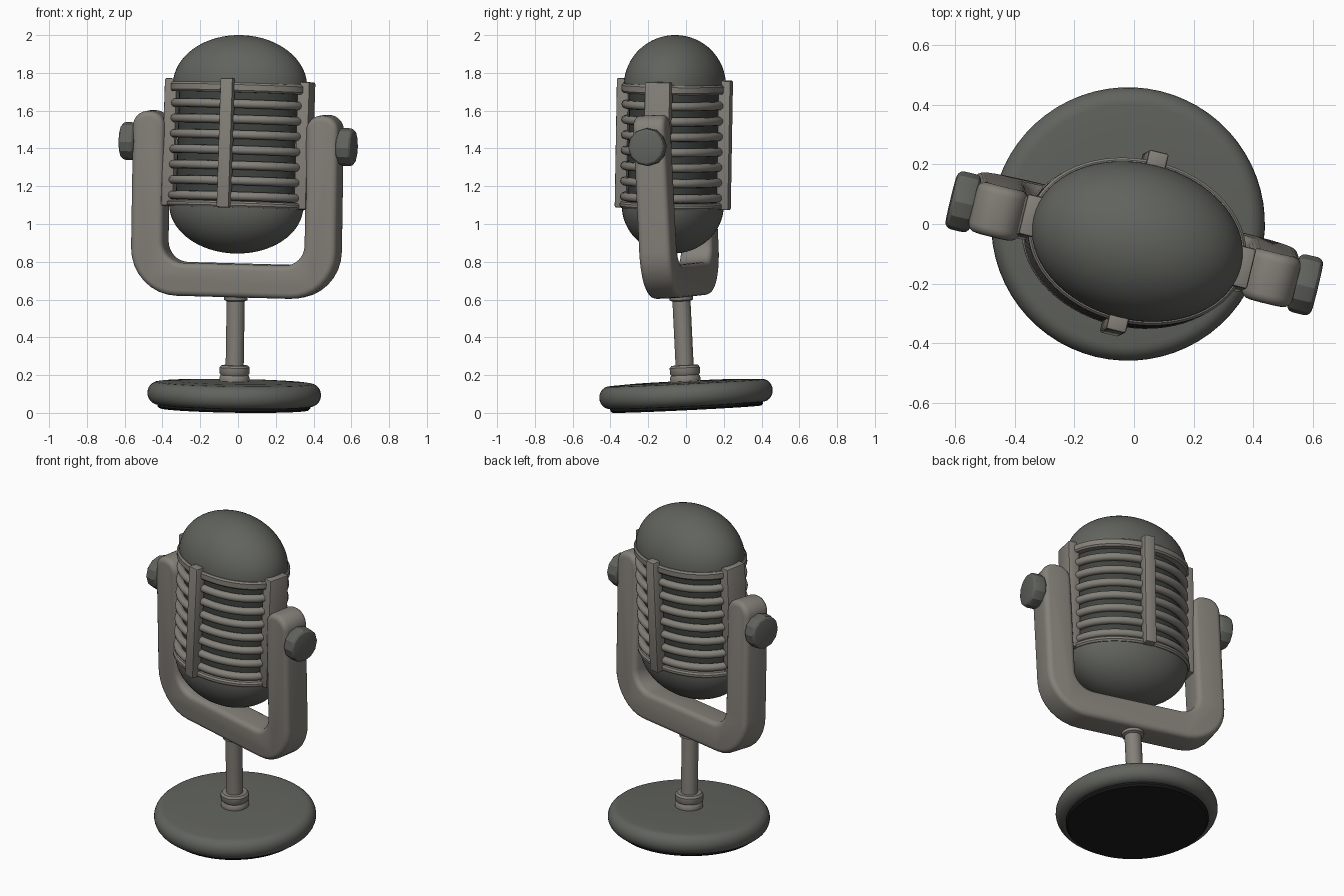
import bpy, bmesh
from math import sin, cos, pi, radians, sqrt
from mathutils import Matrix, Vector

if "Cube" in bpy.data.objects:
    bpy.data.objects.remove(bpy.data.objects["Cube"])

T, R = Matrix.Translation, Matrix.Rotation
# whole microphone leans slightly and is turned; the head tilts back on its knobs
BODY = (T((-0.02, 0, 0.1)) @ R(radians(2.8), 4, 'X') @ R(radians(0.9), 4, 'Y')
        @ R(radians(-13.7), 4, 'Z') @ T((0, 0, -0.1)))
HEAD = BODY @ T((0, 0, 1.42)) @ R(radians(-3.9), 4, 'X') @ T((0, 0, -1.42))


def material(name, c):
    m = bpy.data.materials.new(name)
    m.diffuse_color = (*c, 1)
    m.use_nodes = True
    m.node_tree.nodes["Principled BSDF"].inputs["Base Color"].default_value = m.diffuse_color
    return m


DARK = material("dark_enamel", (0.12, 0.125, 0.11))
METAL = material("warm_metal", (0.23, 0.215, 0.19))
BLACK = material("black_rubber", (0.012, 0.012, 0.012))
CORE = material("dark_mesh", (0.05, 0.055, 0.05))


def finish(bm, name, mat, frame, angle=35):
    bmesh.ops.recalc_face_normals(bm, faces=bm.faces)
    bm.transform(frame)
    me = bpy.data.meshes.new(name)
    bm.to_mesh(me)
    bm.free()
    ob = bpy.data.objects.new(name, me)
    bpy.context.collection.objects.link(ob)
    me.materials.append(mat)
    bpy.ops.object.select_all(action='DESELECT')
    ob.select_set(True)
    bpy.context.view_layer.objects.active = ob
    bpy.ops.object.shade_smooth_by_angle(angle=radians(angle))
    return ob


def lathe(name, profile, mat, frame, flat=1.0, n=64):
    """Spin (radius, z) points around z; flat squashes y into an ellipse."""
    bm = bmesh.new()
    vs = [bm.verts.new((r, 0, z)) for r, z in profile]
    es = [bm.edges.new(p) for p in zip(vs, vs[1:])]
    bmesh.ops.spin(bm, geom=vs + es, cent=(0, 0, 0), axis=(0, 0, 1),
                   angle=2 * pi, steps=n, use_duplicate=False)
    bmesh.ops.remove_doubles(bm, verts=bm.verts, dist=1e-5)
    bmesh.ops.scale(bm, vec=(1, flat, 1), verts=bm.verts)
    return finish(bm, name, mat, frame)


def ellipse_sweep(name, a, b, section, mat, n=64):
    """Sweep a closed (outward, z) section round an ellipse."""
    bm = bmesh.new()
    rings = []
    for i in range(n):
        t = 2 * pi * i / n
        nrm = Vector((cos(t) / a, sin(t) / b, 0)).normalized()
        p = Vector((a * cos(t), b * sin(t), 0))
        rings.append([bm.verts.new(p + nrm * o + Vector((0, 0, z))) for o, z in section])
    k = len(section)
    for i in range(n):
        r, s = rings[i], rings[(i + 1) % n]
        for j in range(k):
            bm.faces.new((r[j], s[j], s[(j + 1) % k], r[(j + 1) % k]))
    return finish(bm, name, mat, HEAD)


def bevel_sharp(bm, width, seg, limit=40):
    es = [e for e in bm.edges if e.calc_face_angle(0) > radians(limit)]
    bmesh.ops.bevel(bm, geom=es, offset=width, segments=seg, profile=0.5, affect='EDGES')


def block(name, centre, size, width):
    bm = bmesh.new()
    bmesh.ops.create_cube(bm, size=1, matrix=T(centre) @ Matrix.Diagonal((*size, 1)))
    bevel_sharp(bm, width, 2)
    return finish(bm, name, METAL, HEAD)


def rounded(corners, seg=8):
    """Round right-angled (x, z, radius) corners."""
    out = []
    for i, (x, z, r) in enumerate(corners):
        p = Vector((x, z))
        d0 = (Vector(corners[i - 1][:2]) - p).normalized()
        d1 = (Vector(corners[(i + 1) % len(corners)][:2]) - p).normalized()
        for k in range(seg + 1):
            t = pi / 2 * k / seg
            out.append(p + r * (d0 * (1 - sin(t)) + d1 * (1 - cos(t))))
    return out


# base: rubber pad, weighted disc, collar and stem
lathe("base_pad", [(0, 0.02), (0.395, 0.02), (0.405, 0.03), (0.405, 0.05), (0, 0.05)], BLACK, BODY)
rim = [(0.405 + 0.055 * cos(t), 0.1 + 0.06 * sin(t)) for t in [-pi / 2 + pi * i / 12 for i in range(13)]]
lathe("base_disc", [(0, 0.04)] + rim + [(0.3, 0.165), (0, 0.169)], DARK, BODY)
lathe("stem_collar", [(0, 0.15), (0.075, 0.15), (0.08, 0.165), (0.08, 0.19), (0.073, 0.2),
                      (0.08, 0.21), (0.08, 0.24), (0.07, 0.252), (0, 0.252)], METAL, BODY, n=40)
lathe("stem", [(0, 0.2), (0.048, 0.2), (0.048, 0.592), (0.062, 0.598), (0.065, 0.63), (0, 0.63)],
      METAL, BODY, n=40)

# U-shaped yoke
outline = rounded([(-0.56, 1.59, 0.08), (-0.56, 0.615, 0.25), (0.56, 0.615, 0.25), (0.56, 1.59, 0.08),
                   (0.385, 1.59, 0.08), (0.385, 0.79, 0.11), (-0.385, 0.79, 0.11), (-0.385, 1.59, 0.08)])
bm = bmesh.new()
face = bm.faces.new([bm.verts.new((p.x, -0.087, p.y)) for p in outline])
ext = bmesh.ops.extrude_face_region(bm, geom=[face], use_keep_orig=True)
bmesh.ops.translate(bm, vec=(0, 0.174, 0), verts=[v for v in ext['geom'] if isinstance(v, bmesh.types.BMVert)])
bmesh.ops.recalc_face_normals(bm, faces=bm.faces)
bevel_sharp(bm, 0.03, 4, 60)
finish(bm, "yoke", METAL, BODY)

# clamp knobs and pivot pins on both arms
for side, tag in ((-1, "left"), (1, "right")):
    bm = bmesh.new()
    bmesh.ops.create_cone(bm, cap_ends=True, segments=12, radius1=0.1, radius2=0.1, depth=0.085,
                          matrix=T((side * 0.591, 0, 1.425)) @ R(pi / 2, 4, 'Y'))
    bevel_sharp(bm, 0.022, 3, 60)
    finish(bm, "knob_" + tag, DARK, BODY, 25)
    bm = bmesh.new()
    bmesh.ops.create_cone(bm, cap_ends=True, segments=24, radius1=0.04, radius2=0.04, depth=0.3,
                          matrix=T((side * 0.42, 0, 1.425)) @ R(pi / 2, 4, 'Y'))
    finish(bm, "pivot_pin_" + tag, METAL, BODY)

# head: two domes and an inner core, elliptical in plan
A, B = 0.36, 0.264
FLAT = B / A
arc = [pi / 2 * i / 16 for i in range(17)]
lathe("top_dome", [(0, 1.715), (A, 1.715)] + [(A * cos(t), 1.735 + 0.267 * sin(t)) for t in arc[:-1]]
      + [(0, 2.002)], DARK, HEAD, FLAT)
lathe("bottom_dome", [(0, 1.115), (A, 1.115)] + [(A * cos(t), 1.10 - 0.255 * sin(t)) for t in arc[:-1]]
      + [(0, 0.845)], DARK, HEAD, FLAT)
lathe("inner_core", [(0, 1.08), (0.325, 1.08), (0.325, 1.75), (0, 1.75)], CORE, HEAD, 0.72)

# grille ribs and edge bands
circle = [2 * pi * i / 12 for i in range(12)]
for i in range(7):
    z = 1.145 + 0.0815 * i
    ellipse_sweep(f"grille_rib_{i + 1}", 0.345, 0.252,
                  [(0.023 * cos(t), z + 0.023 * sin(t)) for t in circle], METAL)
for name, lo, hi in (("top_band", 1.695, 1.745), ("bottom_band", 1.085, 1.118)):
    ellipse_sweep(name, A, B, [(-0.03, lo), (0.004, lo), (0.012, lo + 0.01), (0.012, hi - 0.01),
                               (0.004, hi), (-0.03, hi)], METAL)

# upright bars on the four sides of the grille
for s, fb, lr in ((-1, "front", "left"), (1, "back", "right")):
    block("grille_bar_" + fb, (0, s * 0.277, 1.425), (0.068, 0.066, 0.685), 0.008)
    block("side_plate_" + lr, (s * 0.362, 0, 1.425), (0.066, 0.138, 0.675), 0.008)
